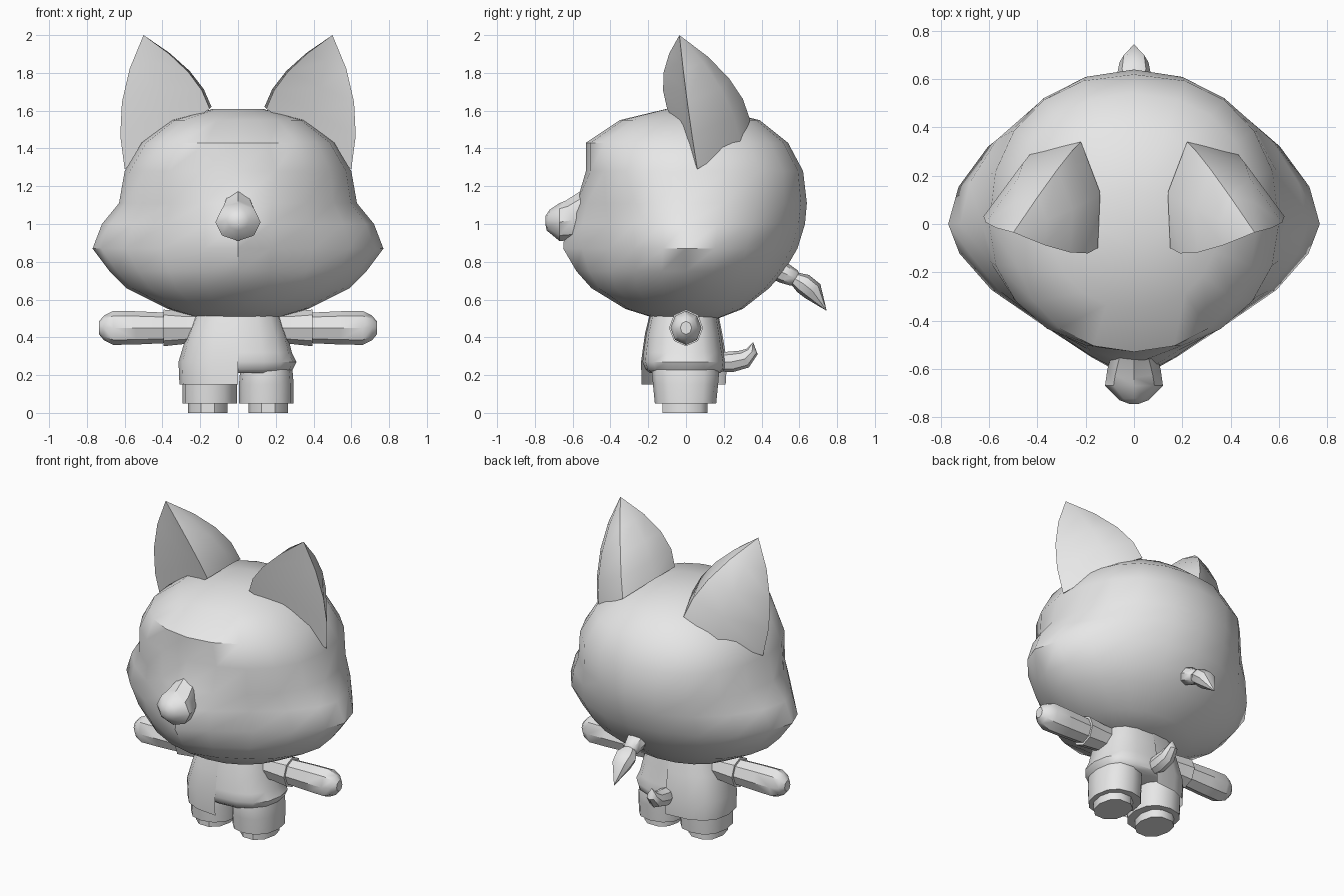
import bpy, bmesh, math
from mathutils import Vector

if "Cube" in bpy.data.objects:
    bpy.data.objects.remove(bpy.data.objects["Cube"])

grey = bpy.data.materials.new("light grey")
grey.use_nodes = True
grey.diffuse_color = (0.8, 0.8, 0.8, 1)
grey.node_tree.nodes["Principled BSDF"].inputs["Base Color"].default_value = (0.8, 0.8, 0.8, 1)


def loft(name, rings, mirror=False, closed=True, angle=40):
    """Skin a list of equal-length rings; closed lofts get end caps."""
    bm = bmesh.new()
    rows = [[bm.verts.new(p) for p in ring] for ring in rings]
    n = len(rows[0])
    for a, b in zip(rows, rows[1:]):
        for i in range(n if closed else n - 1):
            j = (i + 1) % n
            bm.faces.new((a[i], a[j], b[j], b[i]))
    if closed:
        bm.faces.new(rows[0][::-1])
        bm.faces.new(rows[-1])
        bmesh.ops.remove_doubles(bm, verts=bm.verts, dist=0.0005)
        bmesh.ops.recalc_face_normals(bm, faces=bm.faces)
    mesh = bpy.data.meshes.new(name)
    bm.to_mesh(mesh)
    bm.free()
    mesh.materials.append(grey)
    obj = bpy.data.objects.new(name, mesh)
    bpy.context.collection.objects.link(obj)
    bpy.ops.object.select_all(action='DESELECT')
    obj.select_set(True)
    bpy.context.view_layer.objects.active = obj
    bpy.ops.object.shade_smooth_by_angle(angle=math.radians(angle))
    if mirror:
        obj.modifiers.new("mirror", 'MIRROR')
    return obj


def outline(z, w, front, back, p=2.0, cx=0, n=16, start=0, end=2 * math.pi):
    """Horizontal rounded outline with separate front and back depth."""
    count = n if end - start > 6 else n + 1
    pts = []
    for i in range(count):
        t = start + (end - start) * i / n
        c, s = math.cos(t), math.sin(t)
        q = p if s < 0 else p + 0.15
        x = w * math.copysign(abs(c) ** (2 / q), c)
        y = (front if s < 0 else back) * math.copysign(abs(s) ** (2 / q), s)
        pts.append(Vector((cx + x, y, z)))
    return pts


def tube(name, path, radii, side, n=8, mirror=False):
    """Tapered tube; side is the direction of the first radius."""
    pts = [Vector(p) for p in path]
    side = Vector(side)
    rings = []
    for i, p in enumerate(pts):
        tangent = (pts[min(i + 1, len(pts) - 1)] - pts[max(i - 1, 0)]).normalized()
        up = tangent.cross(side)
        ru, rv = radii[i]
        rings.append([p + side * ru * math.sin(2 * math.pi * k / n)
                      + up * rv * math.cos(2 * math.pi * k / n) for k in range(n)])
    return loft(name, rings, mirror)


# Head: height, half width, front depth, back depth, squareness, muzzle push
head_rings = []
for z, w, f, b, p, m in [
        (0.50, 0.20, 0.16, 0.17, 2.0, 0), (0.55, 0.37, 0.32, 0.30, 2.0, 0),
        (0.66, 0.59, 0.47, 0.44, 1.8, 0.03), (0.75, 0.68, 0.51, 0.52, 1.7, 0.07),
        (0.87, 0.77, 0.53, 0.59, 1.6, 0.12), (1.00, 0.72, 0.53, 0.63, 1.65, 0.11),
        (1.11, 0.63, 0.53, 0.64, 1.9, 0.05), (1.28, 0.60, 0.53, 0.62, 2.1, 0),
        (1.43, 0.51, 0.53, 0.54, 2.1, 0), (1.55, 0.35, 0.35, 0.39, 2.1, 0),
        (1.61, 0.13, 0.10, 0.15, 2.0, 0)]:
    ring = outline(z, w, f, b, p, n=20)
    for v in ring:
        if v.y < 0:
            v.y -= m * max(0, 1 - abs(v.x) / 0.32)
    head_rings.append(ring)
loft("head", head_rings, angle=45)

# Nose with bridge
tube("nose", [(0, -0.745, 1.02), (0, -0.73, 1.02), (0, -0.67, 1.01), (0, -0.60, 1.02), (0, -0.5, 1.07)],
     [(0.02, 0.02), (0.06, 0.055), (0.12, 0.10), (0.11, 0.11), (0.08, 0.12)], (1, 0, 0))

# Ears: base corners run to the tip with a slight outward bulge
base = [Vector(c) for c in ((0.60, 0.06, 1.29), (0.43, 0.29, 1.43), (0.22, 0.34, 1.55),
                            (0.14, 0.13, 1.62), (0.15, -0.10, 1.61), (0.375, -0.01, 1.45))]
tip, core = Vector((0.5, -0.035, 2.0)), Vector((0.37, 0.08, 0))
ear_rings = []
for t in (0, 0.25, 0.5, 0.75, 1):
    ring = []
    for i, c in enumerate(base):
        out = Vector((c.x - core.x, c.y - core.y, 0)) * (0.28 if i < 5 else 0)
        ring.append(c.lerp(tip, t) + out * 4 * t * (1 - t))
    ear_rings.append(ring)
loft("ears", ear_rings, mirror=True, angle=50)

# Tied tuft at the back of the head
tube("tuft_knot", [(0, 0.46, 0.76), (0, 0.52, 0.74), (0, 0.57, 0.715), (0, 0.59, 0.705)],
     [(0.05, 0.05), (0.065, 0.055), (0.05, 0.045), (0.03, 0.03)], (1, 0, 0))
tube("tuft", [(0, 0.56, 0.72), (0, 0.62, 0.685), (0, 0.67, 0.645), (0, 0.745, 0.54)],
     [(0.03, 0.03), (0.07, 0.055), (0.06, 0.055), (0, 0)], (1, 0, 0))

# Tunic, and the longer panel wrapped round its right half
loft("tunic", [outline(z, w, f, b, 2.4) for z, w, f, b in [
    (0.21, 0.27, 0.19, 0.18), (0.23, 0.29, 0.215, 0.205), (0.27, 0.31, 0.23, 0.21),
    (0.32, 0.285, 0.225, 0.20), (0.42, 0.26, 0.21, 0.185), (0.53, 0.22, 0.185, 0.165)]])
loft("tunic_panel", [outline(z, w, f, b, 2.4, n=8, start=math.pi / 2, end=1.5 * math.pi)
                     for z, w, f, b in [(0.15, 0.31, 0.235, 0.21), (0.27, 0.315, 0.238, 0.217),
                                        (0.42, 0.27, 0.217, 0.192), (0.53, 0.225, 0.19, 0.17)]],
     closed=False)

# Trouser legs and feet
loft("trouser_legs", [outline(z, w, f, b, 2.2, cx=0.15, n=12) for z, w, f, b in [
    (0.05, 0.145, 0.165, 0.16), (0.15, 0.145, 0.175, 0.17), (0.21, 0.14, 0.18, 0.175),
    (0.27, 0.13, 0.17, 0.16)]], mirror=True)
loft("feet", [outline(z, 0.105, 0.13, 0.12, 2.2, cx=0.16, n=10) for z in (0, 0.08)], mirror=True)

# Sleeves and arms
tube("sleeves", [(0.17, 0, 0.45), (0.28, 0, 0.45), (0.395, 0, 0.45)],
     [(0.075, 0.085), (0.08, 0.085), (0.09, 0.097)], (0, 1, 0), mirror=True)
tube("arms", [(0.37, 0, 0.45), (0.54, 0, 0.45), (0.66, 0, 0.45), (0.71, 0, 0.45), (0.735, 0, 0.45)],
     [(0.075, 0.08), (0.08, 0.088), (0.082, 0.09), (0.06, 0.065), (0.03, 0.035)], (0, 1, 0), mirror=True)

# Short upturned tail
tube("tail", [(0, 0.17, 0.27), (0, 0.24, 0.27), (0, 0.31, 0.285), (0, 0.35, 0.325), (0, 0.355, 0.375)],
     [(0.045, 0.05), (0.055, 0.055), (0.05, 0.05), (0.035, 0.033), (0, 0)], (1, 0, 0))
